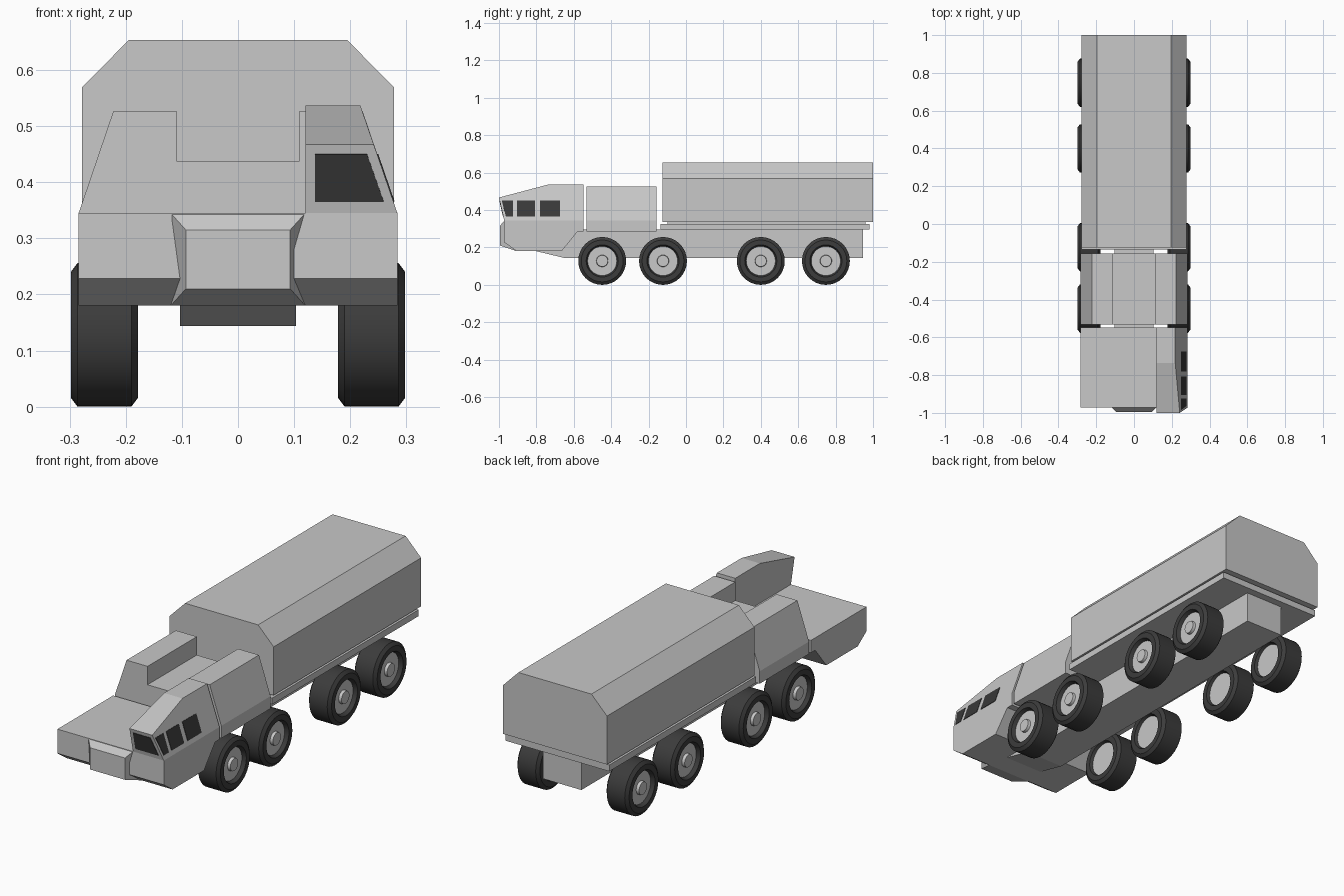
import bpy, bmesh, math
from mathutils import Vector

if "Cube" in bpy.data.objects:
    bpy.data.objects.remove(bpy.data.objects["Cube"])


def material(name, rgb):
    m = bpy.data.materials.new(name)
    m.diffuse_color = (*rgb, 1)
    m.use_nodes = True
    m.node_tree.nodes["Principled BSDF"].inputs["Base Color"].default_value = m.diffuse_color
    return m


GREY = material("body grey", (0.58, 0.58, 0.58))
RUBBER = material("tyre rubber", (0.045, 0.045, 0.045))
GLASS = material("dark glass", (0.04, 0.04, 0.04))


def finish(name, bm, *mats):
    bmesh.ops.recalc_face_normals(bm, faces=bm.faces)
    me = bpy.data.meshes.new(name)
    bm.to_mesh(me)
    bm.free()
    for m in mats:
        me.materials.append(m)
    ob = bpy.data.objects.new(name, me)
    bpy.context.collection.objects.link(ob)
    return ob


def loft(name, ring_a, ring_b, mat=GREY):
    """Closed solid between two outlines with equal point counts."""
    bm = bmesh.new()
    a = [bm.verts.new(p) for p in ring_a]
    b = [bm.verts.new(p) for p in ring_b]
    bm.faces.new(a)
    bm.faces.new(b[::-1])
    for i in range(len(a)):
        j = (i + 1) % len(a)
        bm.faces.new((a[i], b[i], b[j], a[j]))
    return finish(name, bm, mat)


def along_x(name, yz, x0, x1):
    return loft(name, [(x0, y, z) for y, z in yz], [(x1, y, z) for y, z in yz])


def along_y(name, half_xz, y0, y1):
    """Symmetric cross-section, given as its right half from bottom to top."""
    xz = half_xz + [(-x, z) for x, z in reversed(half_xz)]
    return loft(name, [(x, y0, z) for x, z in xz], [(x, y1, z) for x, z in xz])


# Frame, cargo deck and cargo body
along_x("chassis", [(-0.8, 0.18), (-0.65, 0.144), (0.945, 0.144),
                    (0.945, 0.296), (-0.8, 0.296)], -0.103, 0.103)
along_y("deck", [(0.278, 0.295), (0.278, 0.326)], -0.136, 0.982)
along_y("deck_spacer", [(0.1, 0.32), (0.1, 0.34)], -0.1, 0.96)
along_y("cargo_body", [(0.278, 0.335), (0.278, 0.569), (0.195, 0.653)], -0.125, 1.0)

# Engine housing with a sunken middle
along_y("engine_housing", [(0.284, 0.285), (0.284, 0.345), (0.222, 0.527),
                           (0.11, 0.527), (0.11, 0.438)], -0.533, -0.157)

# Low front body
along_x("front_body", [(-0.905, 0.18), (-0.972, 0.228), (-0.972, 0.345), (-0.547, 0.345),
                       (-0.547, 0.285), (-0.58, 0.285), (-0.665, 0.18)], -0.284, 0.284)

# Tapered nose block
loft("nose_block",
     [(-0.12, -0.905, 0.18), (0.12, -0.905, 0.18), (0.12, -0.97, 0.345), (-0.12, -0.97, 0.345)],
     [(-0.093, -0.995, 0.21), (0.093, -0.995, 0.21), (0.093, -0.995, 0.315), (-0.093, -0.995, 0.315)])


# Offset cab with leaning side and forward-raked windscreen
def side_x(z):
    return 0.284 - 0.344 * (z - 0.345)


def screen_y(z):
    return -0.972 - 0.23 * (z - 0.345)


cab = [(screen_y(0.345), 0.345), (-1.0, 0.467), (-0.735, 0.537), (-0.547, 0.537), (-0.547, 0.345)]
loft("cab", [(0.12, y, z) for y, z in cab], [(side_x(z), y, z) for y, z in cab])


# Windows: thin plates on the cab faces
def plate(name, pts, normal):
    n = Vector(normal).normalized() * 0.002
    loft(name, [Vector(p) - n for p in pts], [Vector(p) + n for p in pts], GLASS)


LO, HI = 0.365, 0.45
plate("windscreen", [(x, screen_y(z), z) for x, z in
                     [(0.137, LO), (0.26, LO), (0.23, HI), (0.137, HI)]], (0, -1, -0.23))
for i, (front_lo, front_hi, back) in enumerate([(-0.963, -0.985, -0.925),
                                                (-0.904, -0.904, -0.808),
                                                (-0.781, -0.781, -0.675)]):
    plate(f"side_window_{i + 1}", [(side_x(z), y, z) for y, z in
          [(front_lo, LO), (back, LO), (back, HI), (front_hi, HI)]], (1, 0, 0.344))


# Wheels: profile (x, radius) spun around the axle
def wheel(name, side, y):
    profile = [(0.192, 0), (0.192, 0.08), (0.178, 0.086), (0.178, 0.112), (0.19, 0.128),
               (0.286, 0.128), (0.298, 0.112), (0.298, 0.086), (0.28, 0.078),
               (0.28, 0.032), (0.294, 0.03), (0.294, 0)]
    rubber = range(1, 8)
    n = 32
    bm = bmesh.new()
    rings = []
    for x, r in profile:
        if r == 0:
            rings.append([bm.verts.new((side * x, y, 0.128))] * n)
        else:
            rings.append([bm.verts.new((side * x, y + r * math.cos(2 * math.pi * k / n),
                                        0.128 + r * math.sin(2 * math.pi * k / n)))
                          for k in range(n)])
    for i in range(len(rings) - 1):
        for k in range(n):
            quad = (rings[i][k], rings[i][(k + 1) % n], rings[i + 1][(k + 1) % n], rings[i + 1][k])
            f = bm.faces.new(list(dict.fromkeys(quad)))
            f.material_index = 1 if i in rubber else 0
    ob = finish(name, bm, GREY, RUBBER)
    bpy.ops.object.select_all(action='DESELECT')
    ob.select_set(True)
    bpy.context.view_layer.objects.active = ob
    bpy.ops.object.shade_smooth_by_angle(angle=math.radians(25))


for i, y in enumerate((-0.448, -0.123, 0.4, 0.748)):
    for side, label in ((1, "right"), (-1, "left")):
        wheel(f"{label}_wheel_{i + 1}", side, y)
